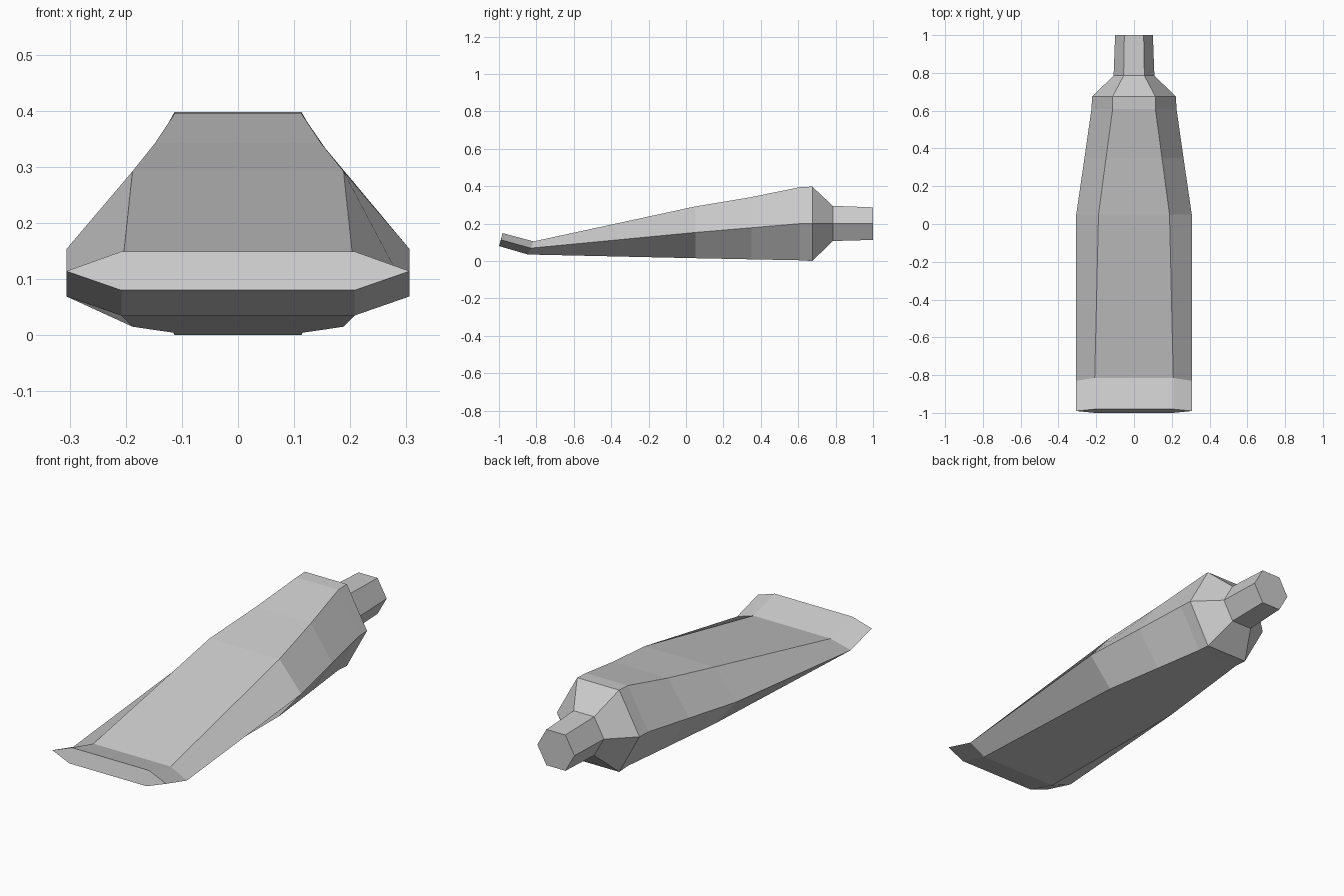
import bpy
import bmesh

cube = bpy.data.objects.get("Cube")
if cube:
    bpy.data.objects.remove(cube, do_unlink=True)

# One plain grey for the whole tube
grey = bpy.data.materials.new("light_grey")
grey.use_nodes = True
colour = (0.6, 0.6, 0.6, 1)
grey.diffuse_color = colour
grey.node_tree.nodes["Principled BSDF"].inputs["Base Color"].default_value = colour


def hexagon(bm, y_mid, lean, half_width, half_flat, bottom, top, middle):
    """Ring of six points; lean moves the top back and the bottom forward."""
    points = [(half_width, y_mid, middle), (half_flat, y_mid + lean, top),
              (-half_flat, y_mid + lean, top), (-half_width, y_mid, middle),
              (-half_flat, y_mid - lean, bottom), (half_flat, y_mid - lean, bottom)]
    return [bm.verts.new(p) for p in points]


def loft(name, sections, cap_front=False, cap_back=False):
    bm = bmesh.new()
    rings = [hexagon(bm, *s) for s in sections]
    for a, b in zip(rings, rings[1:]):
        for i in range(6):
            j = (i + 1) % 6
            bm.faces.new((a[i], b[i], b[j], a[j]))
    if cap_front:
        bm.faces.new(rings[0])
    if cap_back:
        bm.faces.new(rings[-1][::-1])
    mesh = bpy.data.meshes.new(name)
    # Sections run front to back, so ring order decides the winding
    bmesh.ops.recalc_face_normals(bm, faces=bm.faces)
    centre = [f for f in bm.faces if f.calc_center_median().x > 0.05]
    if sum(f.normal.x for f in centre) < 0:
        bmesh.ops.reverse_faces(bm, faces=bm.faces)
    bm.to_mesh(mesh)
    bm.free()
    mesh.materials.append(grey)
    obj = bpy.data.objects.new(name, mesh)
    bpy.context.collection.objects.link(obj)
    return obj


# Each section: y, lean, half width, half flat, bottom, top, middle
crimp_fold = (-0.83, 0.015, 0.306, 0.208, 0.035, 0.105, 0.069)
shoulder = (0.675, 0, 0.222, 0.113, 0, 0.398, 0.2)
neck = (0.785, 0, 0.108, 0.055, 0.107, 0.295, 0.2)

# Flattened, upturned end of the tube
loft("crimped_end", [
    (-0.99, 0.01, 0.306, 0.208, 0.08, 0.149, 0.114),
    crimp_fold,
], cap_front=True)

# Body swelling from the crimp to the shoulder
loft("tube_body", [
    crimp_fold,
    (0.05, 0, 0.306, 0.188, 0.015, 0.292, 0.153),
    (0.35, 0, 0.262, 0.148, 0.009, 0.342, 0.178),
    (0.61, 0, 0.225, 0.113, 0.004, 0.395, 0.2),
    shoulder,
])

# Sloping shoulder and six-sided nozzle
loft("shoulder", [shoulder, neck])
loft("nozzle", [neck, (1, 0, 0.1, 0.051, 0.113, 0.287, 0.2)], cap_back=True)
